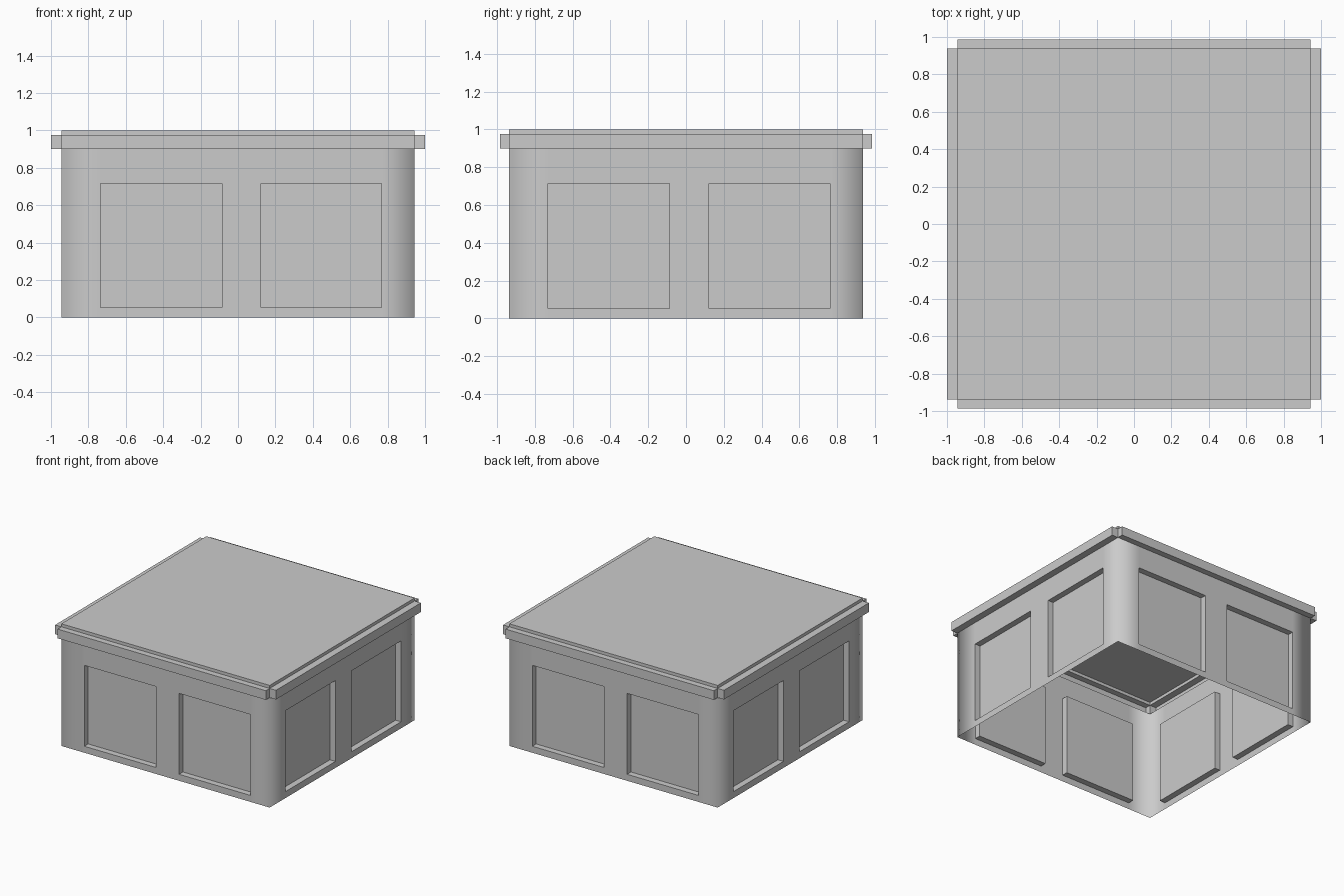
import bpy, bmesh
from mathutils import Vector

if "Cube" in bpy.data.objects:
    bpy.data.objects.remove(bpy.data.objects["Cube"])

HX, HY = 0.943, 0.937          # half sizes of the walls
TRIM_X, TRIM_Y = 0.057, 0.049  # how far the trim stands out
DEPTH = 0.05                   # depth of the wall panels
Z_TRIM0, Z_TRIM1, Z_TOP = 0.9, 0.975, 1.0
SIDES = range(4)               # front, right, back, left


def point(side, u, z, out=0.0):
    """Point on a wall: u runs left to right seen from outside."""
    if side in (0, 2):
        s = 1 if side == 0 else -1
        return Vector((s * u * HX, -s * (HY + out), z))
    s = 1 if side == 1 else -1
    return Vector((s * (HX + out), s * u * HY, z))


def quad(bm, pts):
    bm.faces.new([bm.verts.new(p) for p in pts])


def cell(bm, side, u0, u1, z0, z1, out=0.0):
    """One wall rectangle, pushed in or out with returns when out is not 0."""
    corners = [(u0, z0), (u1, z0), (u1, z1), (u0, z1)]
    base = [point(side, u, z) for u, z in corners]
    face = [point(side, u, z, out) for u, z in corners]
    quad(bm, face)
    if out:
        for i in range(4):
            j = (i + 1) % 4
            quad(bm, (base[i], base[j], face[j], face[i]))


def finish(bm, name, soft_corners=False):
    bmesh.ops.remove_doubles(bm, verts=bm.verts, dist=1e-4)
    for f in bm.faces:
        f.smooth = True
    for e in bm.edges:
        a, b = (v.co for v in e.verts)
        at_corner = all(abs(abs(p.x) - HX) < 1e-3 and abs(abs(p.y) - HY) < 1e-3
                        for p in (a, b))
        if e.calc_face_angle(0) > 0.5 and not (soft_corners and at_corner):
            e.smooth = False
    mesh = bpy.data.meshes.new(name)
    bm.to_mesh(mesh)
    bm.free()
    obj = bpy.data.objects.new(name, mesh)
    bpy.context.collection.objects.link(obj)
    return obj


# Four walls with two sunken panels each, shaded softly around the corners
us = [-1, -0.78, -0.092, 0.13, 0.814, 1]
zs = [0, 0.053, 0.715, Z_TRIM0]
bm = bmesh.new()
for side in SIDES:
    for i in range(5):
        for j in range(3):
            panel = i in (1, 3) and j == 1
            cell(bm, side, us[i], us[i + 1], zs[j], zs[j + 1], -DEPTH if panel else 0)
finish(bm, "panelled_walls", True)

# Hollow trim strip on each side, leaving notched corners
bm = bmesh.new()
for side in SIDES:
    cell(bm, side, -1, 1, Z_TRIM0, Z_TRIM1, TRIM_X if side % 2 else TRIM_Y)
finish(bm, "edge_trim")

# Flat roof with a low upstand above the trim
bm = bmesh.new()
for side in SIDES:
    cell(bm, side, -1, 1, Z_TRIM1, Z_TOP)
quad(bm, [point(side, -1, Z_TOP) for side in SIDES])
finish(bm, "roof")
